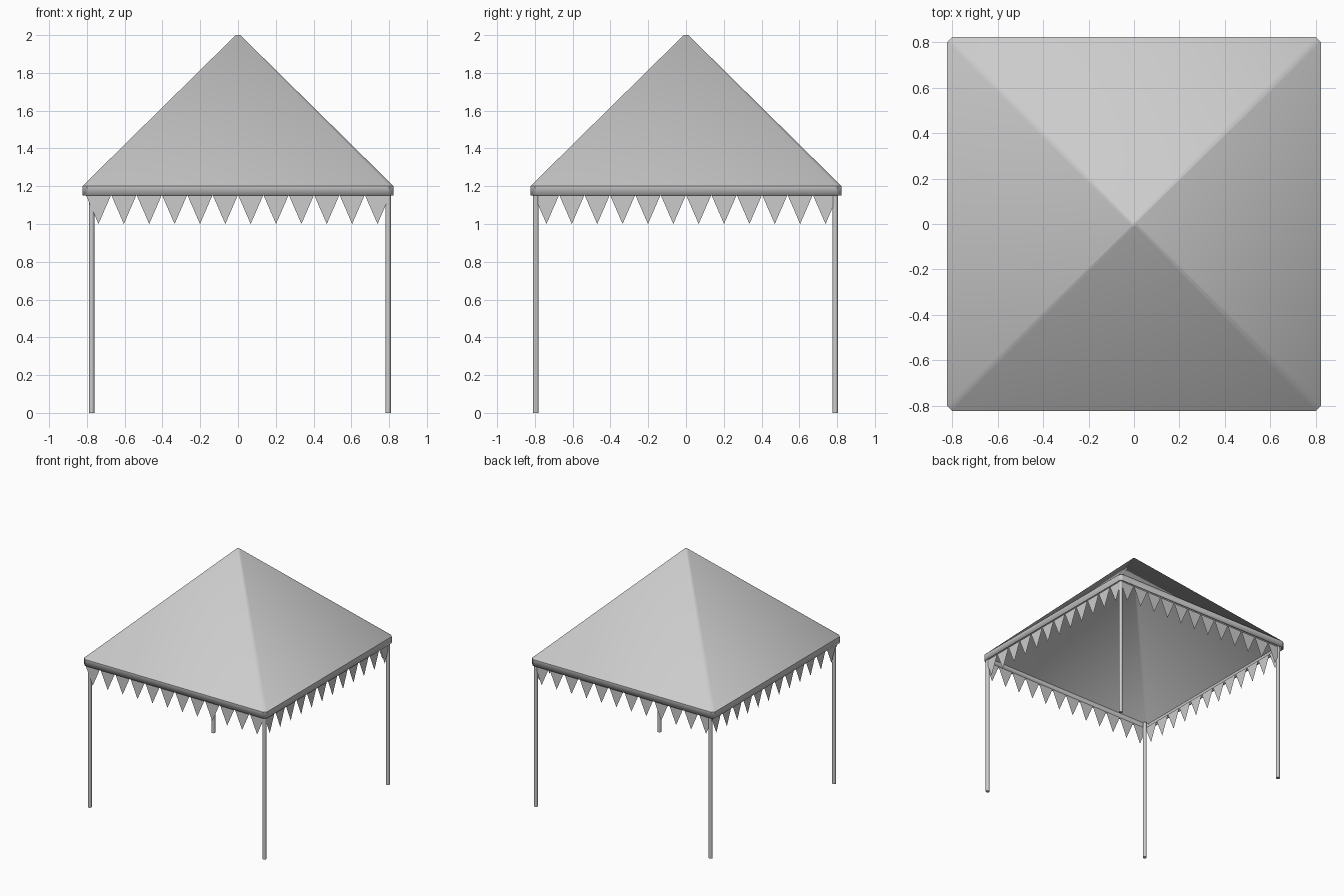
import bpy, bmesh, math
from mathutils import Matrix, Vector

if "Cube" in bpy.data.objects:
    bpy.data.objects.remove(bpy.data.objects["Cube"])


def make_object(name, bm):
    mesh = bpy.data.meshes.new(name)
    bm.to_mesh(mesh)
    bm.free()
    obj = bpy.data.objects.new(name, mesh)
    bpy.context.collection.objects.link(obj)
    return obj


def smooth(obj, degrees):
    bpy.ops.object.select_all(action='DESELECT')
    obj.select_set(True)
    bpy.context.view_layer.objects.active = obj
    bpy.ops.object.shade_smooth_by_angle(angle=math.radians(degrees))


def clipped_square(bm, half, cut, z):
    """Ring of eight vertices: a square with its corners cut off."""
    ring, a = [], half - cut
    for i in range(4):
        turn = Matrix.Rotation(i * math.pi / 2, 3, 'Z')
        ring += [bm.verts.new(turn @ Vector(p)) for p in ((half, -a, z), (half, a, z))]
    return ring


# Canopy: open shell with a short upright hem below the pyramid
bm = bmesh.new()
rings = [clipped_square(bm, *r) for r in
         ((0.822, 0.022, 1.15), (0.822, 0.022, 1.202), (0.012, 0.005, 2.0))]
for low, high in zip(rings, rings[1:]):
    for i in range(8):
        j = (i + 1) % 8
        bm.faces.new((low[i], low[j], high[j], high[i]))
bm.faces.new(rings[-1])
canopy = make_object("canopy", bm)
shell = canopy.modifiers.new("cloth_thickness", 'SOLIDIFY')
shell.thickness = 0.008
shell.offset = -1
smooth(canopy, 40)

# Pennant trim: twelve hanging triangles on every side
COUNT, PITCH, TIP, TOP = 12, 0.1343, 1.0, 1.155
sides = (("front", 0, 0.81), ("right", 90, 0.803), ("back", 180, 0.798), ("left", 270, 0.79))
for side, angle, distance in sides:
    bm = bmesh.new()
    turn = Matrix.Rotation(math.radians(angle), 3, 'Z')
    for i in range(COUNT):
        x = (i - (COUNT - 1) / 2) * PITCH
        pts = ((x - PITCH / 2, TOP), (x, TIP), (x + PITCH / 2, TOP))
        bm.faces.new([bm.verts.new(turn @ Vector((px, -distance, pz))) for px, pz in pts])
    make_object(side + "_pennants", bm)

# Four slim round legs
for xname, x in (("left", -0.775), ("right", 0.795)):
    for yname, y in (("front", -0.795), ("back", 0.79)):
        bm = bmesh.new()
        bmesh.ops.create_cone(bm, cap_ends=True, segments=12, radius1=0.015, radius2=0.015,
                              depth=1.19, matrix=Matrix.Translation((x, y, 0.595)))
        smooth(make_object(f"{yname}_{xname}_leg", bm), 40)
